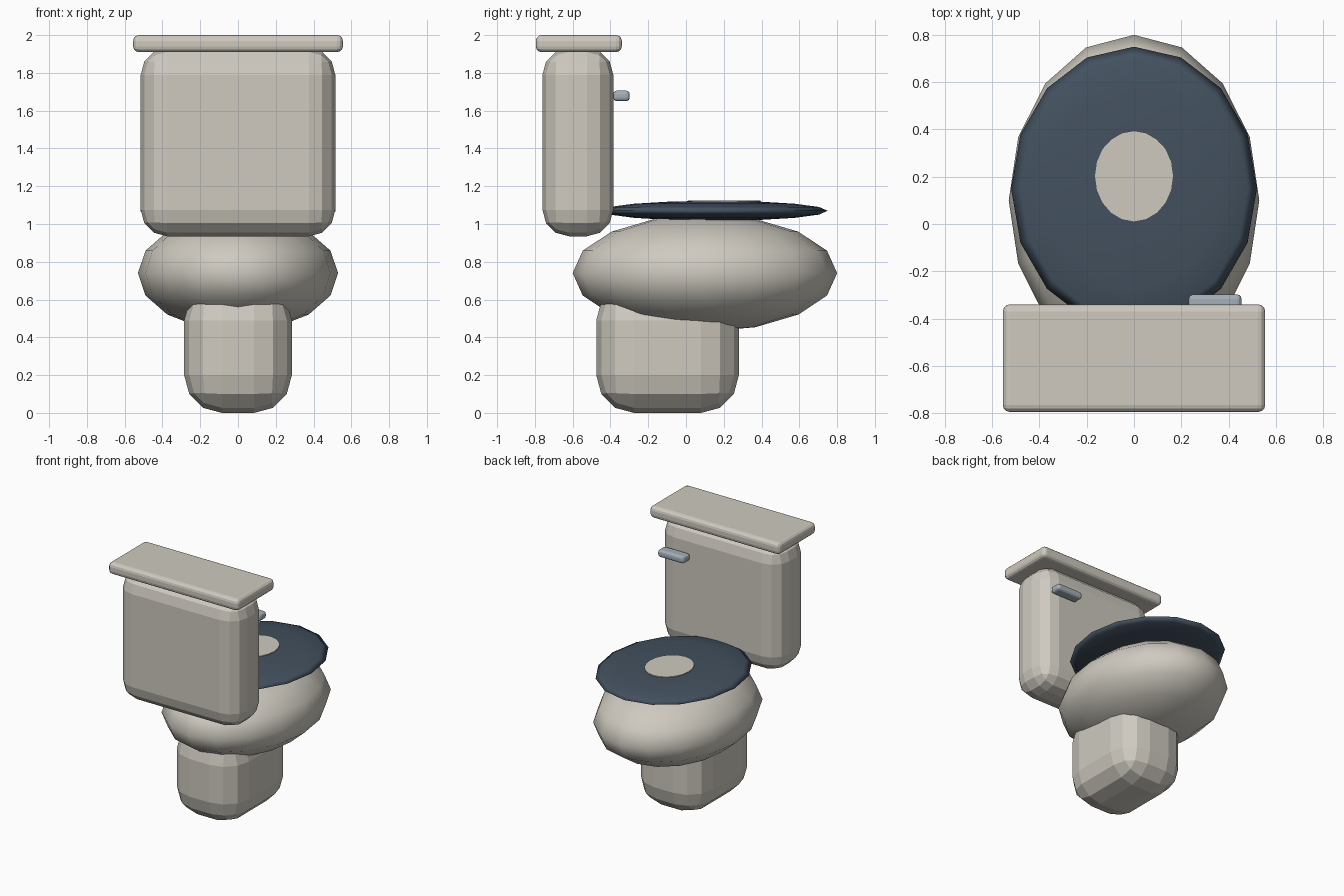
import bpy
import bmesh
from mathutils import Matrix, Vector

cube = bpy.data.objects.get("Cube")
if cube:
    bpy.data.objects.remove(cube, do_unlink=True)


def material(name, rgb):
    mat = bpy.data.materials.new(name)
    mat.use_nodes = True
    mat.diffuse_color = (*rgb, 1)
    mat.node_tree.nodes["Principled BSDF"].inputs["Base Color"].default_value = (*rgb, 1)
    return mat


ivory = material("ivory_ceramic", (0.62, 0.59, 0.525))
navy = material("navy_seat", (0.056, 0.082, 0.115))
metal = material("grey_blue_metal", (0.37, 0.43, 0.47))


def add_object(name, bm, mat, smooth=False):
    mesh = bpy.data.meshes.new(name)
    bm.to_mesh(mesh)
    bm.free()
    mesh.materials.append(mat)
    for face in mesh.polygons:
        face.use_smooth = smooth
    obj = bpy.data.objects.new(name, mesh)
    bpy.context.collection.objects.link(obj)
    return obj


def rounded_box(name, low, high, bevel, mat, segments=3):
    low, high = Vector(low), Vector(high)
    bm = bmesh.new()
    bmesh.ops.create_cube(bm, size=1)
    bmesh.ops.scale(bm, vec=high - low, verts=bm.verts)
    bmesh.ops.translate(bm, vec=(low + high) / 2, verts=bm.verts)
    obj = add_object(name, bm, mat)
    mod = obj.modifiers.new("rounding", "BEVEL")
    mod.width = bevel
    mod.segments = segments
    mod.limit_method = "NONE"
    return obj


def ellipsoid(name, centre, radii, mat):
    bm = bmesh.new()
    place = Matrix.Translation(centre) @ Matrix.Diagonal((*radii, 1))
    bmesh.ops.create_uvsphere(bm, u_segments=16, v_segments=8, radius=1, matrix=place)
    return add_object(name, bm, mat, smooth=True)


# Foot and bowl
rounded_box("pedestal", (-0.285, -0.475, 0), (0.285, 0.28, 0.69), 0.2, ivory)
ellipsoid("bowl", (0, 0.1, 0.74), (0.53, 0.7, 0.31), ivory)

# Seat with the pale oval in its middle
ellipsoid("seat", (0, 0.15, 1.07), (0.52, 0.6, 0.053), navy)
bm = bmesh.new()
oval = Matrix.Translation((0, 0.203, 1.121)) @ Matrix.Diagonal((0.165, 0.192, 1, 1))
bmesh.ops.create_cone(bm, cap_ends=True, segments=20, radius1=1, radius2=1,
                      depth=0.008, matrix=oval)
add_object("seat_oval", bm, ivory)

# Water tank, its cover and the flush handle
rounded_box("tank", (-0.515, -0.76, 0.935), (0.515, -0.385, 1.93), 0.14, ivory)
rounded_box("tank_cover", (-0.555, -0.795, 1.91), (0.555, -0.34, 2.0), 0.03, ivory)
rounded_box("flush_handle", (0.23, -0.385, 1.65), (0.455, -0.298, 1.706), 0.02, metal)
